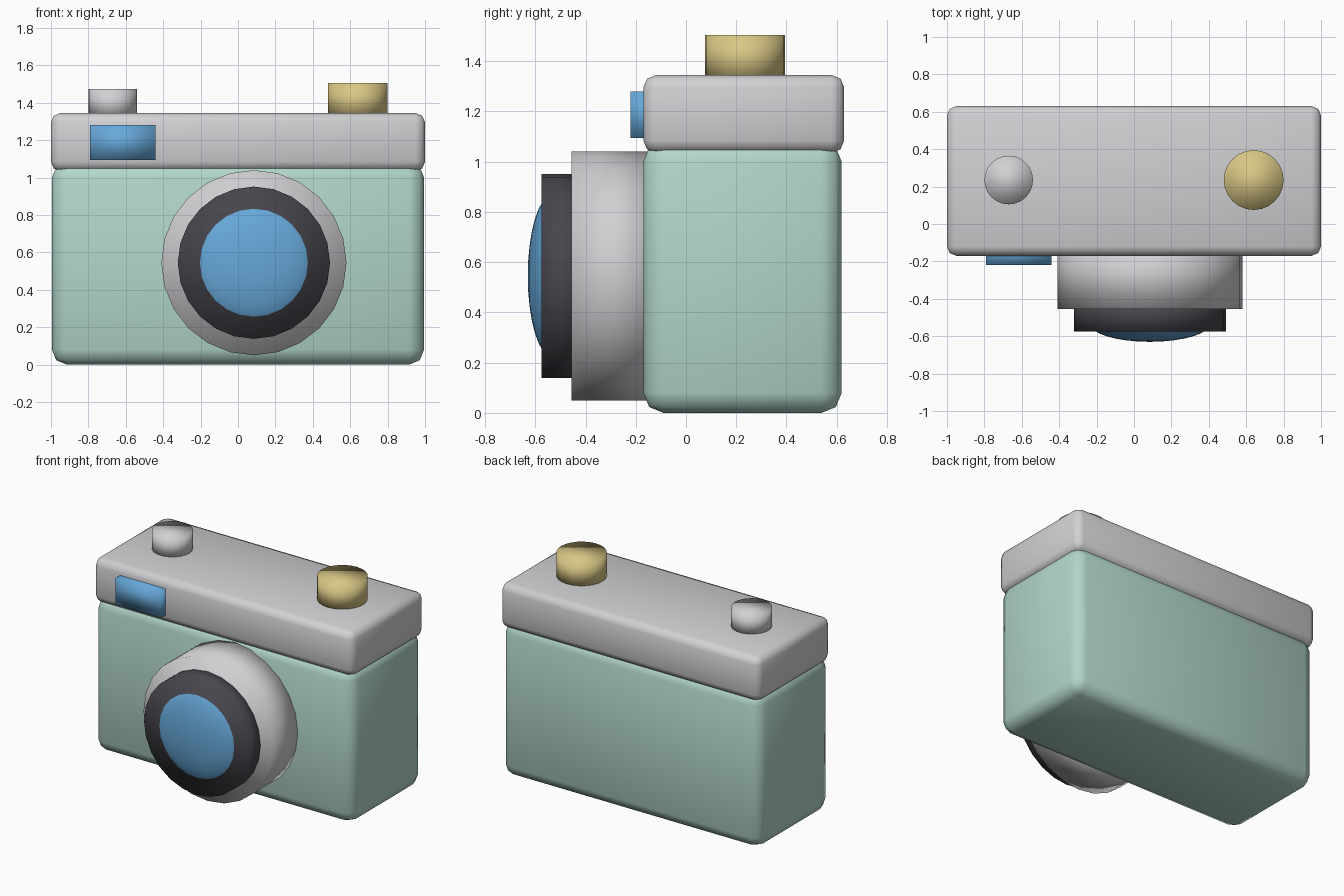
import bpy
from math import pi

cube = bpy.data.objects.get("Cube")
if cube:
    bpy.data.objects.remove(cube, do_unlink=True)


def material(name, *srgb):
    """Flat material from 0-255 sRGB values, converted to linear."""
    color = [((c / 255 + 0.055) / 1.055) ** 2.4 for c in srgb] + [1]
    mat = bpy.data.materials.new(name)
    mat.use_nodes = True
    mat.diffuse_color = color
    mat.node_tree.nodes["Principled BSDF"].inputs["Base Color"].default_value = color
    return mat


mint = material("mint", 178, 214, 201)
silver = material("silver", 209, 209, 212)
charcoal = material("charcoal", 71, 70, 77)
blue = material("glass blue", 102, 168, 217)
gold = material("gold", 217, 199, 133)


def finish(name, mat):
    obj = bpy.context.object
    obj.name = name
    obj.data.materials.append(mat)
    bpy.ops.object.shade_smooth()
    return obj


def box(name, low, high, mat, bevel=0):
    center = [(a + b) / 2 for a, b in zip(low, high)]
    bpy.ops.mesh.primitive_cube_add(size=1, location=center)
    bpy.context.object.scale = [b - a for a, b in zip(low, high)]
    bpy.ops.object.transform_apply(location=False, rotation=False, scale=True)
    obj = finish(name, mat)
    if bevel:
        mod = obj.modifiers.new("rounded edges", "BEVEL")
        mod.width = bevel
        mod.segments = 2
    return obj


def disc(name, center, radius, depth, mat, facing_front=False):
    bpy.ops.mesh.primitive_cylinder_add(
        vertices=24, radius=radius, depth=depth, location=center,
        rotation=(pi / 2 if facing_front else 0, 0, 0))
    return finish(name, mat)


# Main body and top cover
box("body", (-0.995, -0.17, 0), (0.995, 0.62, 1.08), mint, 0.08)
box("top_cover", (-1, -0.17, 1.035), (1, 0.63, 1.345), silver, 0.05)

# Viewfinder window
box("viewfinder", (-0.79, -0.22, 1.095), (-0.44, -0.1, 1.28), blue)

# Lens: barrel, ring and domed glass on one axis
lens_x, lens_z = 0.085, 0.545
disc("lens_barrel", (lens_x, -0.275, lens_z), 0.495, 0.36, silver, True)
disc("lens_ring", (lens_x, -0.485, lens_z), 0.407, 0.18, charcoal, True)
bpy.ops.mesh.primitive_uv_sphere_add(
    segments=24, ring_count=16, radius=1,
    location=(lens_x, -0.53, lens_z), rotation=(pi / 2, 0, 0))
bpy.context.object.scale = (0.325, 0.325, 0.1)
finish("lens_glass", blue)

# Controls on top
disc("shutter_button", (-0.67, 0.235, 1.4), 0.13, 0.15, silver)
disc("winding_dial", (0.64, 0.235, 1.415), 0.16, 0.18, gold)
